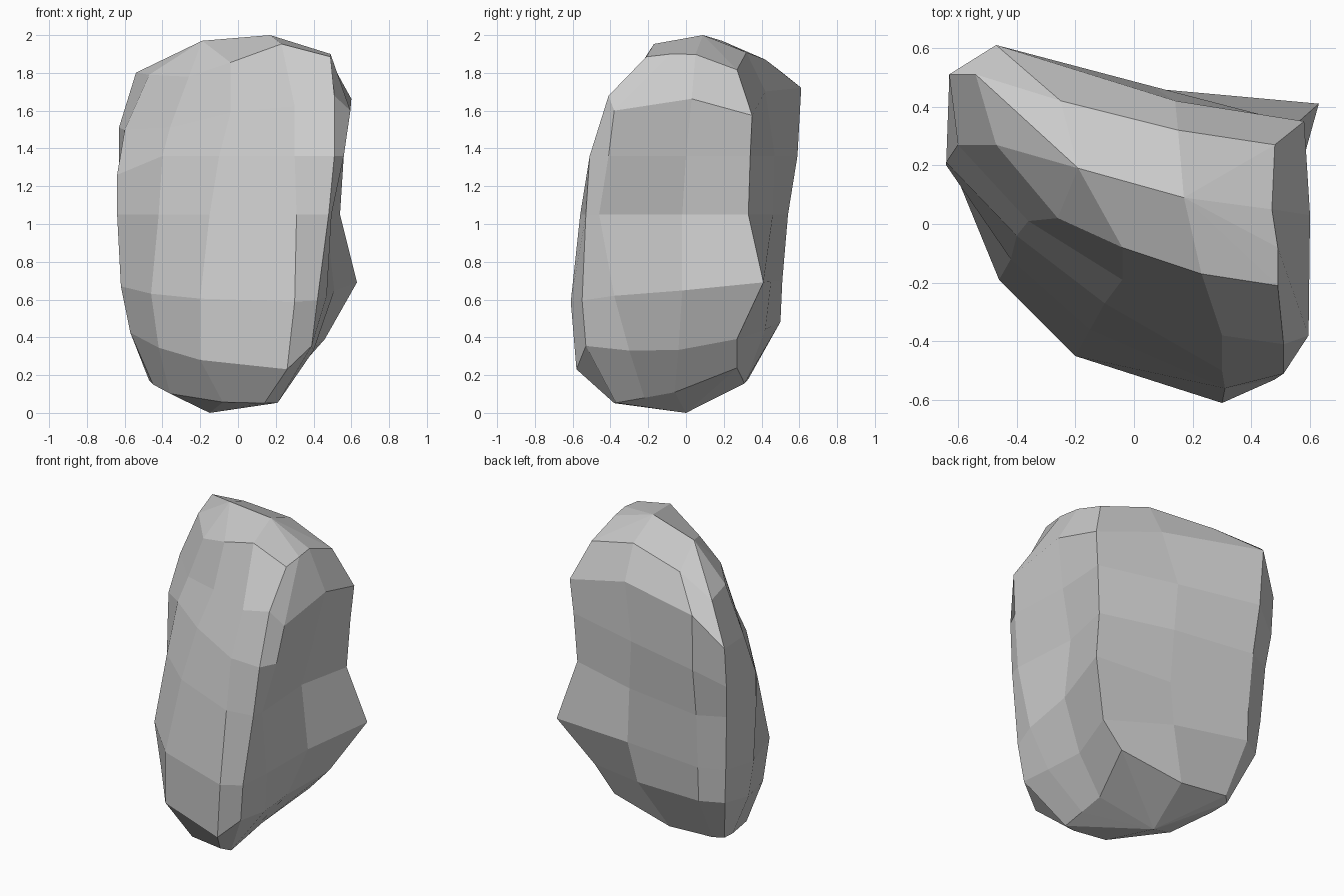
import bpy, bmesh

# Height of each slice: base z, slope along x, slope along y
levels = [(0.12, 0, 0.18), (0.36, -0.05, 0.2), (0.65, 0, 0.1), (1.05, 0, 0),
          (1.36, 0, 0), (1.66, 0, 0.1), (1.87, 0.07, -0.1)]

# Slice outlines, counter-clockwise: left, front, right, back
outlines = [
    [(-.45, .17), (-.36, -.10), (-.08, -.35), (.14, -.38), (.21, -.37),
     (.21, -.06), (.32, .27), (-.10, .31), (-.42, .33), (-.47, .28)],
    [(-.57, .18), (-.42, -.18), (-.20, -.45), (.26, -.58), (.39, -.53),
     (.38, -.04), (.46, .27), (.05, .42), (-.44, .50), (-.57, .42)],
    [(-.62, .2), (-.46, -.19), (-.2, -.45), (.3, -.61), (.42, -.55),
     (.51, -.02), (.63, .41), (.1, .45), (-.44, .51), (-.59, .44)],
    [(-.64, .2), (-.42, -.12), (-.15, -.36), (.31, -.56), (.48, -.53),
     (.465, -.02), (.54, .33), (.08, .46), (-.45, .54), (-.61, .46)],
    [(-.64, .21), (-.40, -.04), (-.1, -.27), (.3, -.50), (.51, -.51),
     (.54, 0), (.56, .34), (.06, .47), (-.46, .59), (-.63, .49)],
    [(-.60, .27), (-.36, .01), (-.04, -.19), (.3, -.38), (.51, -.41),
     (.60, .03), (.58, .35), (.14, .42), (-.47, .61), (-.63, .51)],
    [(-.47, .27), (-.26, .02), (-.04, -.08), (.23, -.17), (.49, -.21),
     (.47, .05), (.48, .27), (.15, .32), (-.25, .42), (-.54, .51)],
]

# Small height changes: slice -> {outline point: offset}
nudges = {
    0: {6: .07, 7: -.02},
    1: {4: .12},
    4: {0: -.1, 9: -.1},
    5: {0: -.19, 1: -.15, 2: -.05, 4: .06, 6: -.12, 9: -.2},
    6: {0: -.02, 1: -.07, 2: -.02, 3: .05, 4: -.04, 6: -.06, 7: .06, 8: .06, 9: .02},
}

# Bevelled edge between the front and right faces
bevel = [(.21, -.22, .08), (.40, -.3, .33), (.47, -.38, .62), (.495, -.46, 1.05),
         (.56, -.41, 1.36), (.595, -.38, 1.6), (.49, -.08, 1.9)]

bm = bmesh.new()
rings = []
for k, ((z, kx, ky), pts) in enumerate(zip(levels, outlines)):
    dz = nudges.get(k, {})
    ring = [(x, y, z + kx * x + ky * y + dz.get(i, 0)) for i, (x, y) in enumerate(pts)]
    ring.insert(5, bevel[k])
    rings.append([bm.verts.new(p) for p in ring])
n = len(rings[0])

# Close the underside to a low point and the crown to a short ridge
low = bm.verts.new((-.15, 0, 0))
ridge_l = bm.verts.new((-.19, .19, 1.97))
ridge_r = bm.verts.new((.17, .09, 2.0))
crown = [ridge_l if i in (0, 1, 2, 9, 10) else ridge_r for i in range(n)]


def skin(*verts):
    bm.faces.new(list(dict.fromkeys(verts)))


for i in range(n):
    j = (i + 1) % n
    for a, b in zip(rings, rings[1:]):
        skin(a[i], a[j], b[j], b[i])
    skin(rings[0][j], rings[0][i], low)
    skin(rings[-1][i], rings[-1][j], crown[j], crown[i])

bmesh.ops.recalc_face_normals(bm, faces=bm.faces)
mesh = bpy.data.meshes.new("boulder")
bm.to_mesh(mesh)
bm.free()
boulder = bpy.data.objects.new("boulder", mesh)
bpy.context.collection.objects.link(boulder)
